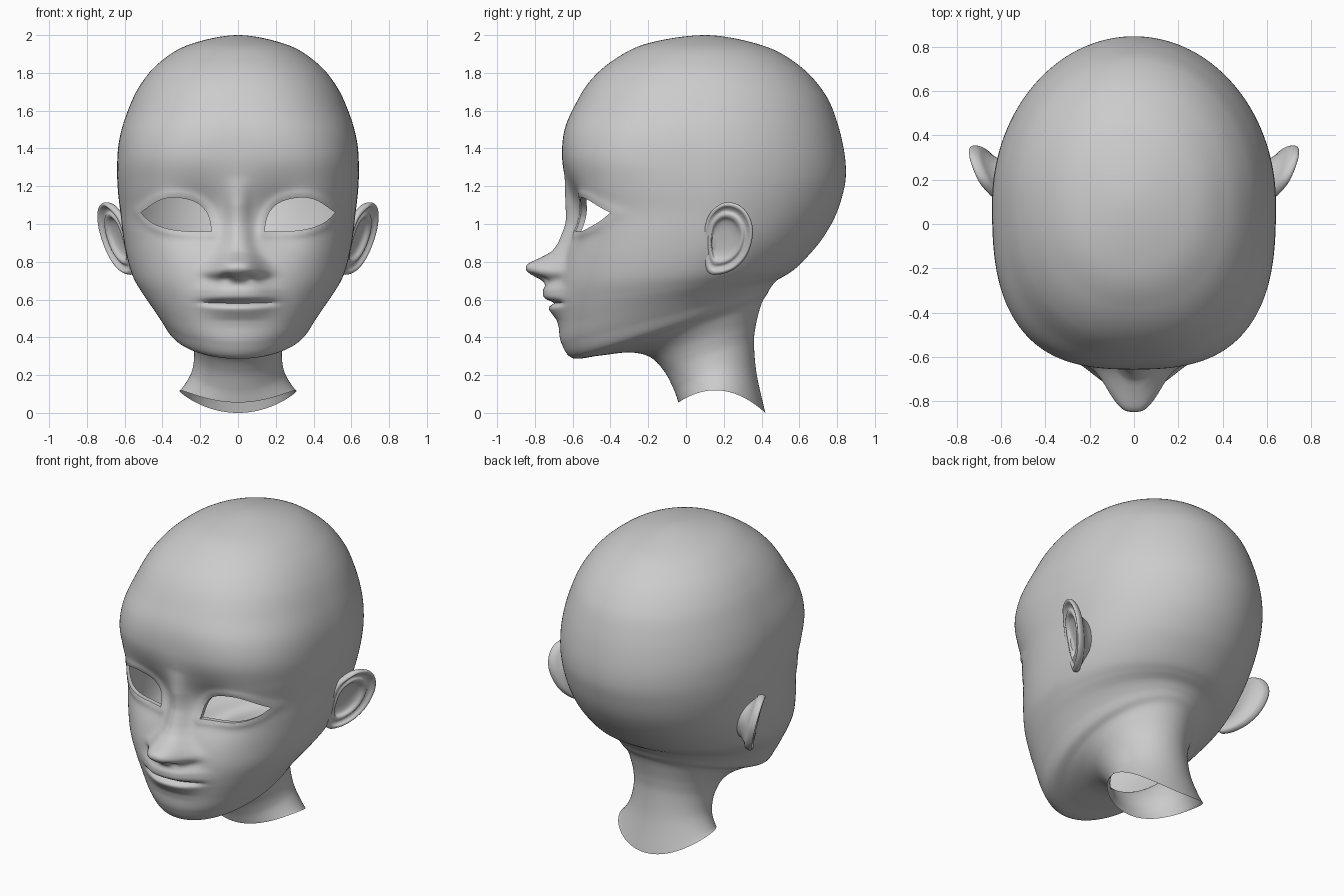
import bpy, bmesh, math
from mathutils import Vector
from mathutils.bvhtree import BVHTree

if "Cube" in bpy.data.objects:
    bpy.data.objects.remove(bpy.data.objects["Cube"])


def spline(pts, sub):
    """Catmull-Rom through points of any dimension, clamped at both ends."""
    p = [pts[0]] + list(pts) + [pts[-1]]
    out = []
    for i in range(1, len(p) - 2):
        for k in range(sub):
            t = k / sub
            out.append([0.5 * (2 * b + (c - a) * t + (2 * a - 5 * b + 4 * c - d) * t * t
                               + (3 * b - a - 3 * c + d) * t ** 3)
                        for a, b, c, d in zip(p[i - 1], p[i], p[i + 1], p[i + 2])])
    return out + [list(pts[-1])]


def table(z, rows):
    """Linear lookup in rows sorted by falling z."""
    if z >= rows[0][0] or z <= rows[-1][0]:
        return 0.0, 1.0
    for a, b in zip(rows, rows[1:]):
        if z >= b[0]:
            t = (a[0] - z) / (a[0] - b[0])
            return a[1] + (b[1] - a[1]) * t, a[2] + (b[2] - a[2]) * t


def bump(a, b, s):
    return math.exp(-((a - b) / s) ** 2)


def finish(bm, name, angle=50):
    me = bpy.data.meshes.new(name)
    bm.to_mesh(me)
    bm.free()
    ob = bpy.data.objects.new(name, me)
    bpy.context.collection.objects.link(ob)
    bpy.ops.object.select_all(action='DESELECT')
    ob.select_set(True)
    bpy.context.view_layer.objects.active = ob
    bpy.ops.object.shade_smooth_by_angle(angle=math.radians(angle))
    return ob


def bridge(bm, r0, r1):
    n = len(r0)
    for i in range(n):
        bm.faces.new((r0[i], r0[(i + 1) % n], r1[(i + 1) % n], r1[i]))


# Head sections: front y, front z, back y, back z, half width, front squareness
ROWS = [(.43, 1.955, -.20, 1.955, -.27, 2.1), (.11, 2.0, .11, 2.0, 0, 2.1),
        (-.20, 1.957, .42, 1.94, .26, 2.1), (-.38, 1.87, .61, 1.83, .42, 2.2),
        (-.51, 1.755, .735, 1.69, .525, 2.3), (-.60, 1.605, .80, 1.54, .593, 2.4),
        (-.645, 1.49, .838, 1.38, .63, 2.6), (-.657, 1.36, .846, 1.25, .64, 2.75),
        (-.645, 1.22, .825, 1.14, .636, 2.6), (-.637, 1.08, .785, 1.03, .622, 2.4),
        (-.645, .95, .72, .92, .608, 2.35), (-.66, .82, .65, .835, .588, 2.3),
        (-.68, .69, .58, .765, .558, 2.2), (-.685, .58, .53, .73, .517, 2.1),
        (-.675, .47, .48, .70, .465, 2.05), (-.66, .37, .45, .665, .415, 2),
        (-.60, .29, .43, .63, .37, 2), (-.46, .303, .405, .59, .315, 2),
        (-.30, .32, .385, .53, .275, 2), (-.19, .295, .367, .45, .245, 2),
        (-.115, .22, .36, .36, .232, 2), (-.065, .125, .375, .20, .25, 2),
        (-.04, .055, .42, 0, .31, 2)]
# Nose and mouth relief: z, depth, half width
NOSE = [(1.25, 0, .06), (1.1, .025, .06), (1.0, .022, .06), (.9, .04, .07), (.855, .06, .085),
        (.82, .118, .10), (.79, .18, .115), (.77, .185, .13), (.75, .175, .138),
        (.73, .145, .135), (.71, .075, .12), (.69, .02, .11), (.67, 0, .1)]
MOUTH = [(.73, 0, .12), (.69, .05, .14), (.655, .074, .17), (.62, .072, .18), (.60, .062, .18),
         (.583, .035, .18), (.56, .046, .17), (.545, .042, .16), (.52, .025, .15),
         (.49, .006, .14), (.45, 0, .14)]
UPPER = [(.14, .96), (.16, 1.05), (.22, 1.113), (.33, 1.14), (.42, 1.123), (.515, 1.06)]
LOWER = [(.515, 1.06), (.46, 1.01), (.38, .977), (.275, .962), (.14, .96)]
EYE = [Vector(p) for p in spline(UPPER, 12)[:-1] + spline(LOWER, 12)[:-1]]


def in_eye(p):
    hit = False
    for a, b in zip(EYE, EYE[1:] + EYE[:1]):
        if (a.y > p.y) != (b.y > p.y) and p.x < a.x + (p.y - a.y) * (b.x - a.x) / (b.y - a.y):
            hit = not hit
    return hit


def near_eye(p):
    return min(EYE, key=lambda e: (e - p).length_squared)


def relief(x, z):
    """Facial features as a shift in y."""
    x = abs(x)
    d, w = table(z, NOSE)
    dy = -d * math.exp(-(x / w) ** 3)
    d, w = table(z, MOUTH)
    dy -= d * math.exp(-(x / w) ** 3)
    dy += .03 * bump(z, .583, .013) * math.exp(-(x / .19) ** 6)          # mouth line
    dy += .03 * bump(x, .06, .03) * bump(z, .715, .018)                  # nostrils
    dy += .085 * bump(x, .2, .18) * bump(z, 1.04, .17)                   # eye sockets
    if .05 < x < .62 and .85 < z < 1.25:                                 # eyelid ridge
        p = Vector((x, z))
        dist = 0 if in_eye(p) else (near_eye(p) - p).length
        dy -= .014 * bump(dist, .012, .025)
    return dy


# Head and neck: lofted tilted rings
SUB, SEG = 12, 240
bm = bmesh.new()
sections = spline(ROWS, SUB)[SUB:]
pole = bm.verts.new((0, .11, 2.0))
rings = []
for k, (yf, zf, yb, zb, w, n) in enumerate(sections[1:], 1):
    lift = .09 * max(0, (k / (len(sections) - 1) - .88) / .12) ** 1.5
    ring = []
    for i in range(SEG):
        t = 2 * math.pi * i / SEG
        t -= .45 * math.sin(t)
        c, s = math.cos(t), math.sin(t)
        e = n if c > 0 else 2
        r = (abs(c) ** e + abs(s) ** e) ** (-1 / e)
        x = w * s * r
        y = (yf + yb) / 2 + (yf - yb) / 2 * c * r
        z = (zf + zb) / 2 + (zf - zb) / 2 * c * r + lift * s * s
        if y < -.25 and .42 < z < 1.5:
            y += relief(x, z)
        ring.append(bm.verts.new((x, y, z)))
    rings.append(ring)
for i in range(SEG):
    bm.faces.new((pole, rings[0][(i + 1) % SEG], rings[0][i]))
for a, b in zip(rings, rings[1:]):
    bridge(bm, a, b)
face = [v for v in bm.verts if v.co.y < -.3 and .4 < v.co.z < 1.35]
for _ in range(2):
    bmesh.ops.smooth_vert(bm, verts=face, factor=.4, use_axis_x=True, use_axis_y=True, use_axis_z=True)
bmesh.ops.recalc_face_normals(bm, faces=bm.faces)

# Eye openings: cut, fit to the outline, then turn the lid edge inward
tree = BVHTree.FromBMesh(bm)
inside = [v for v in bm.verts if v.co.y < -.3 and .9 < v.co.z < 1.2
          and in_eye(Vector((abs(v.co.x), v.co.z)))]
bmesh.ops.delete(bm, geom=inside, context='VERTS')
rim = [e for e in bm.edges if e.is_boundary and e.verts[0].co.z > .6]
for v in {v for e in rim for v in e.verts}:
    q = near_eye(Vector((abs(v.co.x), v.co.z)))
    hit = tree.ray_cast(Vector((math.copysign(q.x, v.co.x), -2, q.y)), Vector((0, 1, 0)))[0]
    if hit:
        v.co = hit
lid = bmesh.ops.extrude_edge_only(bm, edges=rim)['geom']
for v in lid:
    if isinstance(v, bmesh.types.BMVert):
        v.co.y += .03
finish(bm, "head")

# Ears: outline scaled into rings of (scale, outward offset), mirrored
OUTLINE = [(.09, .86), (.10, .98), (.13, 1.06), (.20, 1.112), (.28, 1.10), (.335, 1.04),
           (.354, .95), (.325, .84), (.26, .765), (.175, .733), (.115, .75), (.09, .86)]
PROFILE = [(.12, -.028), (.35, -.025), (.52, -.015), (.60, .004), (.68, .008), (.76, -.002),
           (.84, .004), (.90, .018), (.96, .018), (1.0, .004), (.99, -.015), (.94, -.03),
           (.8, -.045), (.65, -.075), (.55, -.14)]
bm = bmesh.new()
outline = spline(OUTLINE, 8)[:-1]
prev = None
for s, h in spline(PROFILE, 3):
    ring = []
    for oy, oz in outline:
        y, z = .19 + (oy - .19) * s, .92 + (oz - .92) * s
        soft = min(1, max(.25, (y - .09) / .09)) if h > 0 else 1
        x = .602 + .45 * (y - .1) + .25 * (z - .95) + h * soft
        ring.append(bm.verts.new((x, y, z)))
    if prev:
        bridge(bm, prev, ring)
    else:
        bm.faces.new(ring)
    prev = ring
bmesh.ops.recalc_face_normals(bm, faces=bm.faces)
ears = finish(bm, "ears", 80)
ears.modifiers.new("mirror", 'MIRROR')
